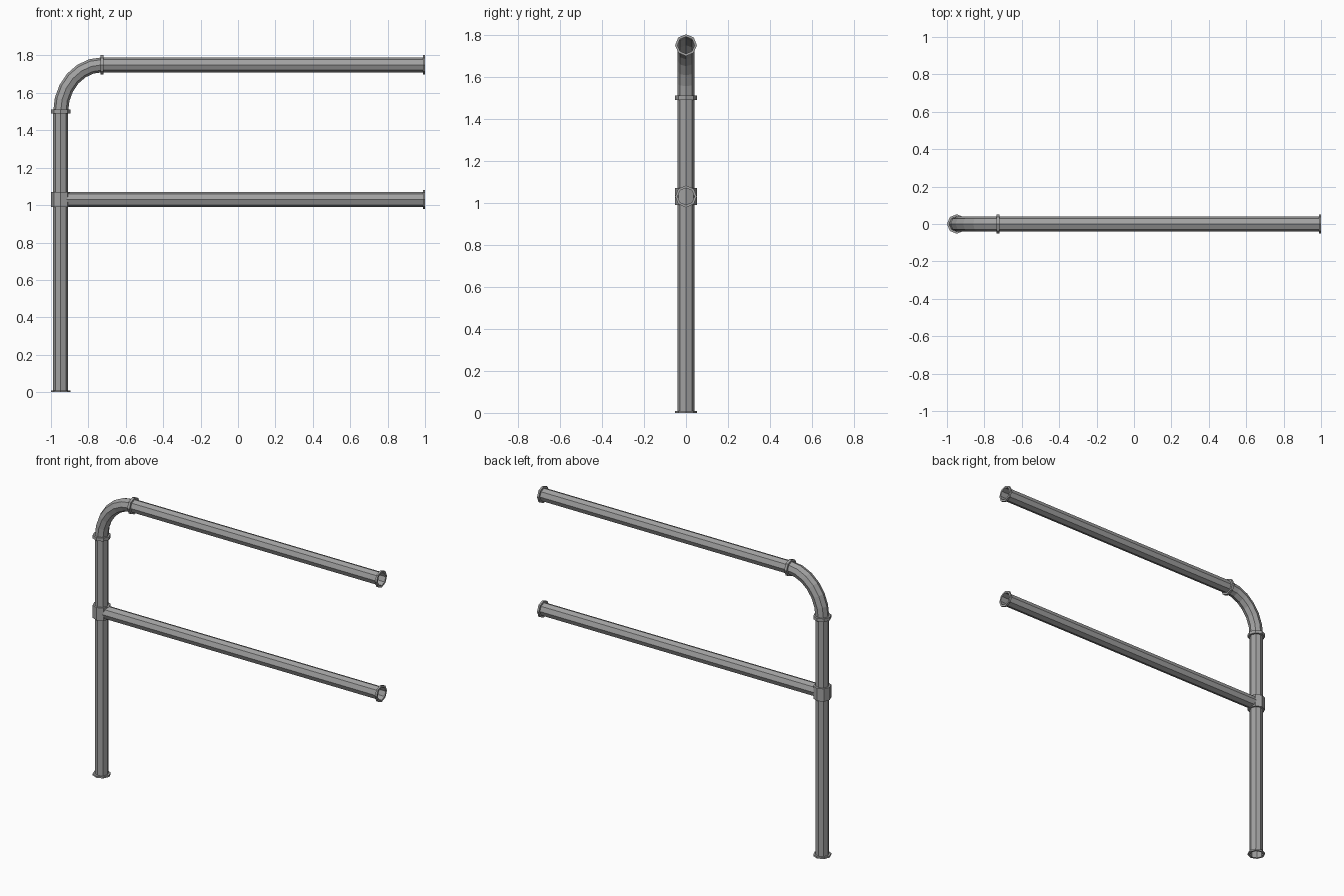
import bpy
import math
from mathutils import Vector

cube = bpy.data.objects.get("Cube")
if cube:
    bpy.data.objects.remove(cube, do_unlink=True)

SIDES = 8
PIPE_R, RING_R = 0.04, 0.052
POST_X, TOP_Z, MID_Z = -0.948, 1.75, 1.03
BEND_X, BEND_Z = -0.727, 1.5
UP, ALONG = Vector((0, 0, 1)), Vector((1, 0, 0))

steel = bpy.data.materials.new("grey steel")
steel.use_nodes = True
grey = (0.36, 0.36, 0.36, 1)
steel.diffuse_color = grey
steel.node_tree.nodes["Principled BSDF"].inputs["Base Color"].default_value = grey


def sweep(name, stations, closed=False):
    """Skin octagons placed at (centre, direction, radius) in the XZ plane."""
    verts, faces = [], []
    side = Vector((0, 1, 0))
    for centre, direction, radius in stations:
        normal = side.cross(direction)
        for i in range(SIDES):
            a = math.tau * i / SIDES
            verts.append(centre + radius * (math.cos(a) * normal + math.sin(a) * side))
    count = len(stations)
    for s in range(count if closed else count - 1):
        a, b = s * SIDES, (s + 1) % count * SIDES
        for i in range(SIDES):
            j = (i + 1) % SIDES
            faces.append((a + i, a + j, b + j, b + i))
    mesh = bpy.data.meshes.new(name)
    mesh.from_pydata(verts, [], faces)
    mesh.materials.append(steel)
    obj = bpy.data.objects.new(name, mesh)
    bpy.context.collection.objects.link(obj)
    return obj


def pipe(name, start, end):
    start, end = Vector(start), Vector(end)
    d = (end - start).normalized()
    sweep(name, [(start, d, PIPE_R), (end, d, PIPE_R)])


def ring(name, start, d, length):
    start = Vector(start)
    end = start + d * length
    sweep(name, [(start, d, PIPE_R), (start, d, RING_R),
                 (end, d, RING_R), (end, d, PIPE_R)], closed=True)


# Straight open-ended pipes
pipe("post", (POST_X, 0, 0), (POST_X, 0, BEND_Z))
pipe("top_rail", (BEND_X, 0, TOP_Z), (1, 0, TOP_Z))
pipe("middle_rail", (POST_X + 0.03, 0, MID_Z), (1, 0, MID_Z))

# Elbow joining the post to the top rail
width, height, steps = BEND_X - POST_X, TOP_Z - BEND_Z, 6
bend = []
for k in range(steps + 1):
    t = math.pi / 2 * k / steps
    centre = Vector((BEND_X - width * math.cos(t), 0, BEND_Z + height * math.sin(t)))
    heading = Vector((width * math.sin(t), 0, height * math.cos(t))).normalized()
    bend.append((centre, heading, PIPE_R))
sweep("elbow", bend)

# Flanges and couplings
ring("foot_flange", (POST_X, 0, 0), UP, 0.01)
ring("post_coupling", (POST_X, 0, BEND_Z - 0.01), UP, 0.02)
ring("rail_coupling", (BEND_X - 0.008, 0, TOP_Z), ALONG, 0.016)
ring("tee_collar", (POST_X, 0, MID_Z - 0.04), UP, 0.08)
for label, z in (("top", TOP_Z), ("middle", MID_Z)):
    ring(label + "_end_flange", (0.988, 0, z), ALONG, 0.012)
